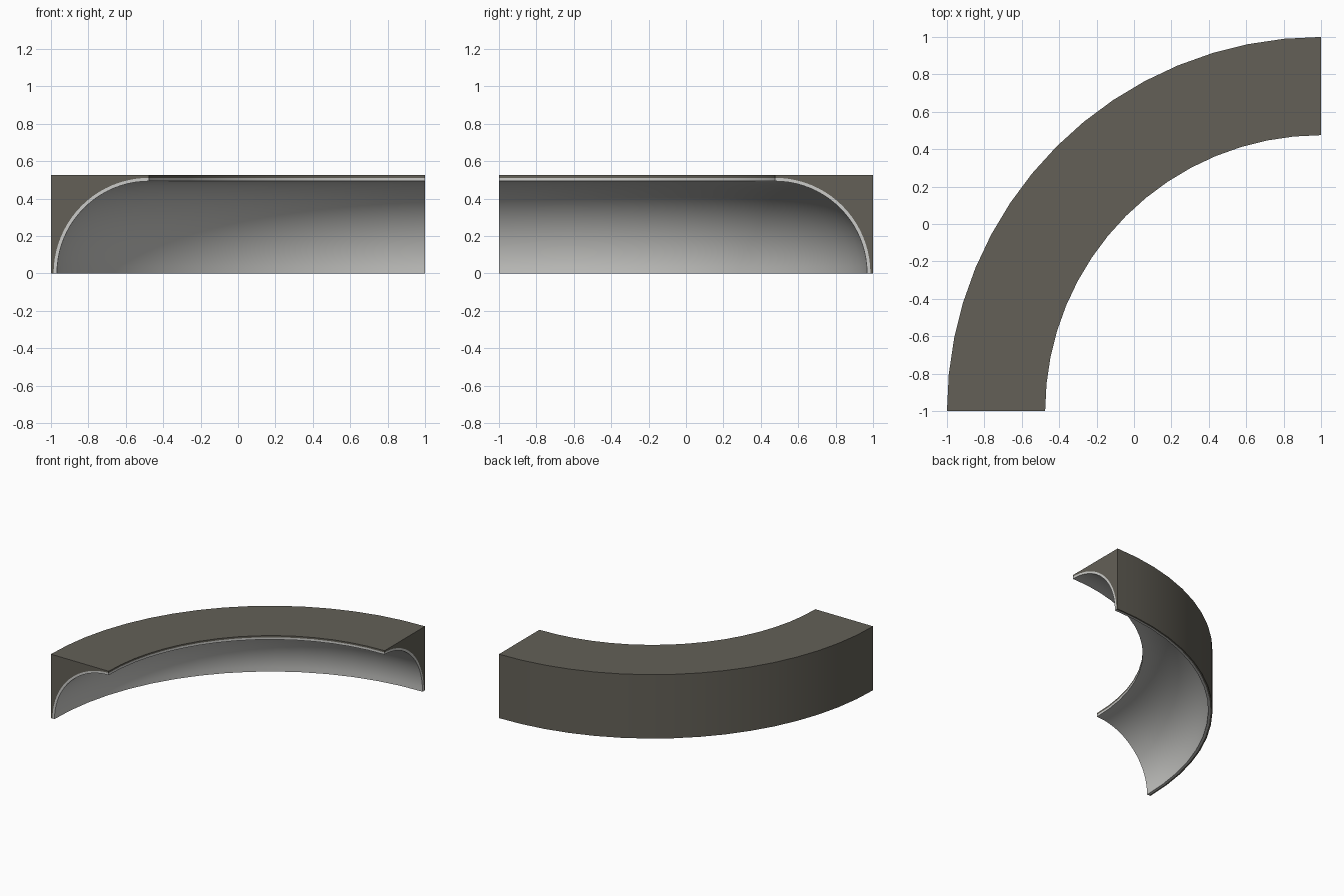
import bpy
import bmesh
from math import pi, sin, cos, radians

if "Cube" in bpy.data.objects:
    bpy.data.objects.remove(bpy.data.objects["Cube"], do_unlink=True)

OUTER, INNER, HEIGHT = 2.0, 1.475, 0.525   # ring radii about the corner (1, -1)
COVE_BACK, COVE_FACE = 0.511, 0.493        # radii of the two liner surfaces
SWEEP_STEPS, ARC_STEPS = 16, 20


def material(name, colour):
    mat = bpy.data.materials.new(name)
    mat.use_nodes = True
    mat.diffuse_color = (*colour, 1)
    bsdf = mat.node_tree.nodes["Principled BSDF"]
    bsdf.inputs["Base Color"].default_value = (*colour, 1)
    bsdf.inputs["Roughness"].default_value = 0.7
    return mat


def cove_arc(radius):
    """Quarter arc from the floor up to the inner edge, as (ring radius, z)."""
    angles = [pi / 2 * i / ARC_STEPS for i in range(ARC_STEPS + 1)]
    return [(INNER + radius * cos(a), radius * sin(a)) for a in angles]


def sweep(name, profile, mat):
    """Sweep a closed profile through a quarter turn and cap both ends."""
    bm = bmesh.new()
    rings = []
    for i in range(SWEEP_STEPS + 1):
        t = pi / 2 * i / SWEEP_STEPS
        rings.append([bm.verts.new((1 - r * cos(t), -1 + r * sin(t), z))
                      for r, z in profile])
    n = len(profile)
    for a, b in zip(rings, rings[1:]):
        for j in range(n):
            k = (j + 1) % n
            bm.faces.new((a[j], a[k], b[k], b[j]))
    caps = [bm.faces.new(rings[0]), bm.faces.new(rings[-1])]
    bmesh.ops.recalc_face_normals(bm, faces=bm.faces)
    bmesh.ops.triangulate(bm, faces=caps)
    mesh = bpy.data.meshes.new(name)
    bm.to_mesh(mesh)
    bm.free()
    mesh.materials.append(mat)
    obj = bpy.data.objects.new(name, mesh)
    bpy.context.collection.objects.link(obj)
    bpy.ops.object.select_all(action='DESELECT')
    obj.select_set(True)
    bpy.context.view_layer.objects.active = obj
    bpy.ops.object.shade_smooth_by_angle(angle=radians(30))
    return obj


dark = material("dark warm grey", (0.125, 0.117, 0.095))
pale = material("pale grey", (0.6, 0.6, 0.58))

# Square outer block with the hollow cove cut out of its section
body = cove_arc(COVE_BACK) + [(INNER, HEIGHT), (OUTER, HEIGHT), (OUTER, 0)]
sweep("curved_block", body, dark)

# Thin pale shell lining the hollow
liner = cove_arc(COVE_BACK) + cove_arc(COVE_FACE)[::-1]
sweep("cove_lining", liner, pale)
